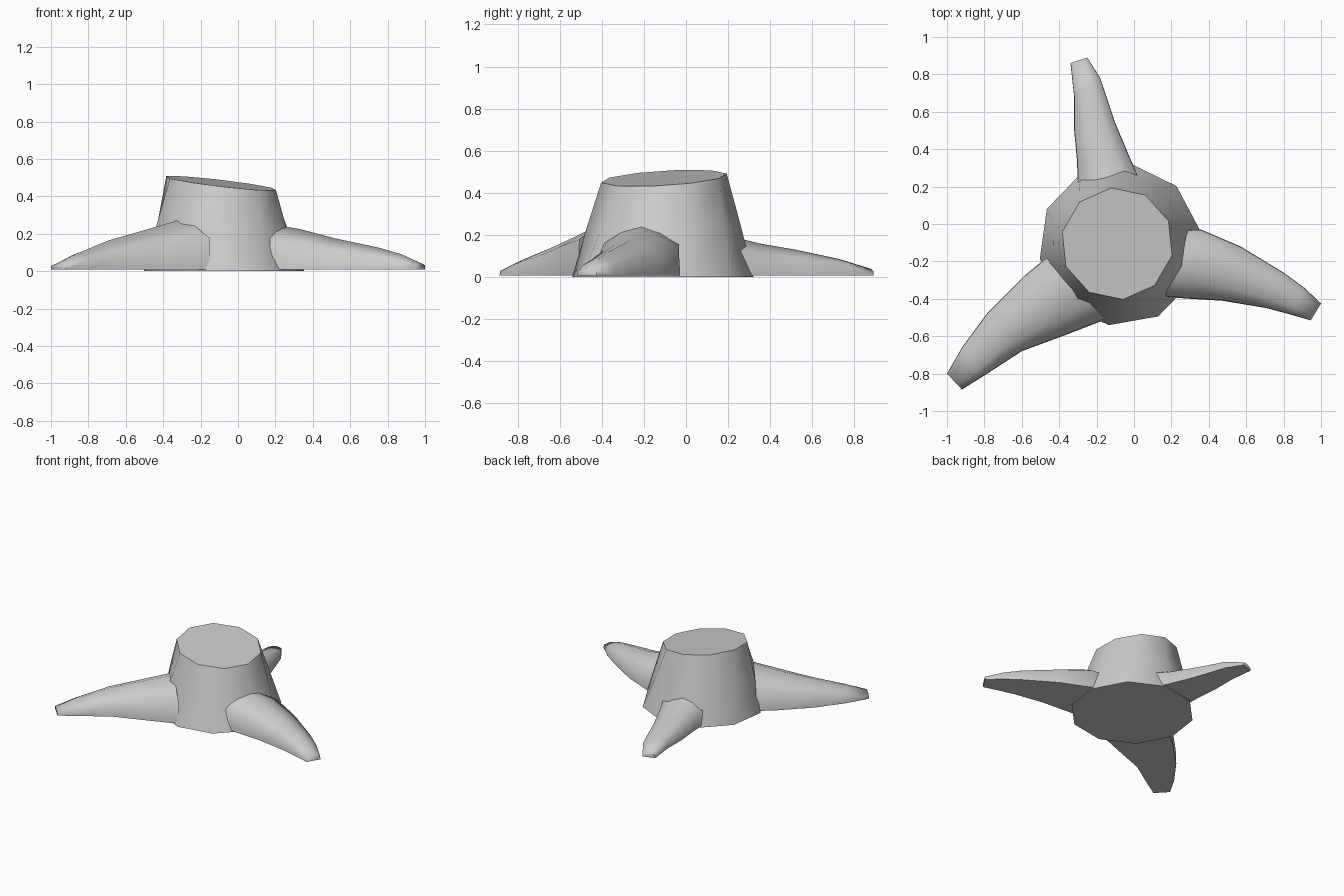
import bpy, bmesh, math
from mathutils import Vector

if "Cube" in bpy.data.objects:
    bpy.data.objects.remove(bpy.data.objects["Cube"], do_unlink=True)

# Single plain grey material
GREY = (0.6, 0.6, 0.6, 1.0)
grey = bpy.data.materials.new("plain_grey")
grey.use_nodes = True
grey.diffuse_color = GREY
grey.node_tree.nodes["Principled BSDF"].inputs["Base Color"].default_value = GREY


def loft(name, rings, smooth_angle):
    """Skin a list of closed rings, cap both ends and smooth the gentle edges."""
    bm = bmesh.new()
    loops = [[bm.verts.new(point) for point in ring] for ring in rings]
    count = len(loops[0])
    for lower, upper in zip(loops, loops[1:]):
        for i in range(count):
            j = (i + 1) % count
            bm.faces.new((lower[i], lower[j], upper[j], upper[i]))
    bm.faces.new(loops[0][::-1])
    bm.faces.new(loops[-1])
    bmesh.ops.recalc_face_normals(bm, faces=bm.faces)
    mesh = bpy.data.meshes.new(name)
    bm.to_mesh(mesh)
    bm.free()
    mesh.materials.append(grey)
    obj = bpy.data.objects.new(name, mesh)
    bpy.context.collection.objects.link(obj)
    bpy.ops.object.select_all(action="DESELECT")
    bpy.context.view_layer.objects.active = obj
    obj.select_set(True)
    bpy.ops.object.shade_smooth_by_angle(angle=math.radians(smooth_angle))
    return obj


# Stump: twisted, tapered ten-sided trunk with a slanted cut on top
SIDES = 10
BASE_CENTRE, TOP_CENTRE = Vector((-0.075, -0.11)), Vector((-0.09, -0.105))
BASE_RADIUS, TOP_RADIUS = 0.435, 0.3
BASE_TURN, TOP_TURN = 82, 96


def trunk_ring(t):
    centre = BASE_CENTRE.lerp(TOP_CENTRE, t)
    radius = BASE_RADIUS + (TOP_RADIUS - BASE_RADIUS) * t
    turn = math.radians(BASE_TURN + (TOP_TURN - BASE_TURN) * t)
    ring = []
    for i in range(SIDES):
        angle = turn + math.tau * i / SIDES
        x = centre.x + radius * math.cos(angle)
        y = centre.y + radius * math.sin(angle)
        cut_height = 0.47 - 0.118 * (x - TOP_CENTRE.x) + 0.06 * (y - TOP_CENTRE.y)
        ring.append((x, y, cut_height * t))
    return ring


loft("stump", [trunk_ring(t) for t in (0, 0.5, 1)], 50)

# Roots: flat-bottomed arched section, (across from -1 to 1, share of height)
ARCH = [(-1, 0), (-0.98, 0.64), (-0.5, 0.87), (0, 1), (0.5, 0.87), (0.98, 0.64), (1, 0)]
GROUND = 0.008


def root(name, stations):
    """Each station holds both edge points on the ground and the ridge height."""
    rings = []
    for edge_a, edge_b, height in stations:
        a, b = Vector(edge_a), Vector(edge_b)
        ring = []
        for across, rise in ARCH:
            p = a.lerp(b, (across + 1) / 2)
            ring.append((p.x, p.y, GROUND + (height - GROUND) * rise))
        rings.append(ring)
    loft(name, rings, 75)


root("left_root", [
    ((0.2, -0.03), (0.17, -0.39), 0.25),
    ((0.36, -0.03), (0.3, -0.4), 0.225),
    ((0.57, -0.12), (0.47, -0.41), 0.175),
    ((0.8, -0.26), (0.71, -0.45), 0.125),
    ((0.91, -0.34), (0.84, -0.485), 0.09),
    ((1.0, -0.425), (0.945, -0.515), 0.045),
])
root("right_root", [
    ((-0.47, -0.18), (-0.15, -0.51), 0.275),
    ((-0.59, -0.28), (-0.37, -0.595), 0.225),
    ((-0.78, -0.47), (-0.6, -0.68), 0.165),
    ((-0.92, -0.66), (-0.8, -0.81), 0.095),
    ((-1.0, -0.8), (-0.92, -0.885), 0.04),
])
root("back_root", [
    ((-0.3, 0.2), (0.02, 0.26), 0.19),
    ((-0.305, 0.34), (-0.02, 0.35), 0.16),
    ((-0.32, 0.5), (-0.1, 0.54), 0.13),
    ((-0.32, 0.68), (-0.18, 0.78), 0.085),
    ((-0.34, 0.86), (-0.25, 0.89), 0.04),
])
